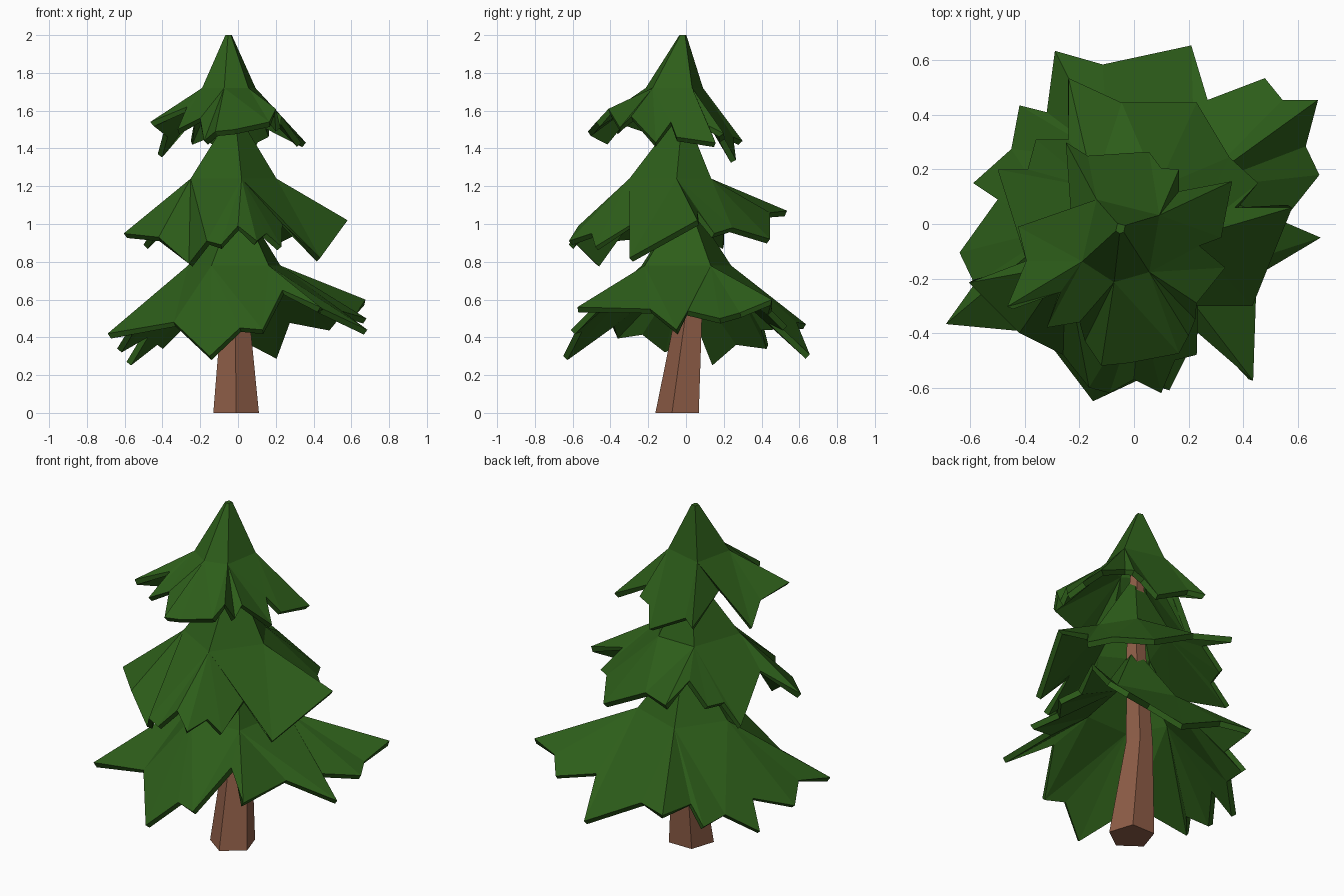
import bpy, bmesh, math


def material(name, rgb):
    m = bpy.data.materials.new(name)
    m.diffuse_color = (*rgb, 1)
    return m


GREEN = material("needles", (0.026, 0.11, 0.01))
BROWN = material("bark", (0.27, 0.11, 0.063))


def finish(bm, name, mat):
    bmesh.ops.recalc_face_normals(bm, faces=bm.faces)
    me = bpy.data.meshes.new(name)
    bm.to_mesh(me)
    bm.free()
    me.materials.append(mat)
    ob = bpy.data.objects.new(name, me)
    bpy.context.collection.objects.link(ob)
    return ob


def ring(bm, c, r, angles):
    return [bm.verts.new((c[0] + r * math.cos(math.radians(a)),
                          c[1] + r * math.sin(math.radians(a)), c[2])) for a in angles]


def bridge(bm, a, b):
    n = len(a)
    for i in range(n):
        j = (i + 1) % n
        bm.faces.new((a[i], a[j], b[j], b[i]))


def tier(name, tip, shoulder, radius, angles, rim):
    """Hollow cone of branches: tip, faceted shoulder, jagged skirt."""
    bm = bmesh.new()
    top = ring(bm, tip, 0.02, angles)
    mid = ring(bm, shoulder, radius, angles)
    bridge(bm, mid, top)
    bm.faces.new(top)
    ang = lambda p: math.degrees(math.atan2(p[1] - shoulder[1], p[0] - shoulder[0])) % 360
    pts = sorted(rim, key=ang)
    near = [min(range(5), key=lambda k: abs((ang(p) - angles[k] + 180) % 360 - 180)) for p in pts]
    out = [bm.verts.new(p) for p in pts]
    for i in range(len(out)):
        j = (i + 1) % len(out)
        bm.faces.new((out[i], out[j], mid[near[i]]))
        if near[i] != near[j]:
            bm.faces.new((out[j], mid[near[j]], mid[near[i]]))
    ob = finish(bm, name, GREEN)
    # make sure the shell thickens inward
    me = ob.data
    if sum(p.normal.z * p.area for p in me.polygons) < 0:
        me.flip_normals()
    s = ob.modifiers.new("thickness", 'SOLIDIFY')
    s.thickness = 0.032
    s.offset = -1


# trunk: bent, tapering pentagon
bm = bmesh.new()
five = [-90 + 72 * k for k in range(5)]
rings = [ring(bm, c, r, five) for c, r in (
    ((-0.01, -0.035, 0), 0.127), ((-0.015, 0.025, 0.55), 0.075),
    ((-0.005, 0.01, 1.1), 0.055), ((-0.03, -0.01, 1.8), 0.03))]
for a, b in zip(rings, rings[1:]):
    bridge(bm, a, b)
bm.faces.new(rings[0])
bm.faces.new(rings[-1])
finish(bm, "trunk", BROWN)

# lower branches
tier("lower_branches", (0.0, 0.0, 1.12), (0, -0.01, 0.78), 0.265, [32, 110, 180, 238, 308], [
    (0.675, 0.455, 0.6), (0.63, 0.285, 0.53), (0.68, 0.18, 0.5), (0.545, 0.01, 0.54),
    (0.685, -0.05, 0.44), (0.45, -0.19, 0.55), (0.437, -0.575, 0.56), (0.235, -0.4, 0.65),
    (0.13, -0.61, 0.44), (0.01, -0.575, 0.45), (-0.15, -0.65, 0.3), (-0.34, -0.4, 0.48),
    (-0.69, -0.367, 0.42), (-0.585, -0.22, 0.43), (-0.64, -0.105, 0.34), (-0.5, 0.09, 0.42),
    (-0.59, 0.15, 0.27), (-0.45, 0.275, 0.38), (-0.42, 0.435, 0.36), (-0.32, 0.41, 0.46),
    (-0.29, 0.635, 0.47), (-0.115, 0.585, 0.48), (0.21, 0.655, 0.31), (0.27, 0.455, 0.5),
    (0.48, 0.535, 0.46), (0.545, 0.455, 0.54)])

# middle branches
tier("middle_branches", (-0.02, -0.02, 1.58), (-0.03, -0.07, 1.24), 0.235, [5, 60, 120, 200, 282], [
    (0.58, 0.06, 1.02), (0.435, -0.3, 0.82), (0.235, -0.285, 1.0), (0.23, -0.48, 0.88),
    (0.15, -0.5, 0.95), (0.1, -0.62, 0.91), (0.0, -0.57, 0.99), (-0.09, -0.62, 0.89),
    (-0.165, -0.6, 0.91), (-0.26, -0.48, 0.79), (-0.42, -0.4, 0.93), (-0.605, -0.215, 0.95),
    (-0.395, -0.135, 1.06), (-0.5, 0.2, 0.89), (-0.39, 0.2, 1.0), (-0.36, 0.31, 1.01),
    (-0.24, 0.31, 1.13), (-0.24, 0.535, 1.07), (-0.045, 0.445, 1.06), (0.23, 0.445, 0.92),
    (0.35, 0.245, 0.98), (0.455, 0.15, 0.95), (0.37, 0.06, 1.07)])

# top branches
tier("top_branches", (-0.05, -0.015, 2.0), (-0.05, -0.05, 1.72), 0.165, [30, 122, 212, 262, 310], [
    (0.36, 0.157, 1.43), (0.165, 0.12, 1.52), (0.165, 0.2, 1.48), (0.1, 0.205, 1.45),
    (0.055, 0.265, 1.34), (-0.17, 0.25, 1.46), (-0.25, 0.3, 1.44),
    (-0.23, 0.02, 1.55), (-0.425, -0.01, 1.37), (-0.395, -0.135, 1.48), (-0.465, -0.303, 1.54),
    (-0.27, -0.25, 1.62), (-0.32, -0.38, 1.5), (-0.2, -0.36, 1.56), (-0.18, -0.43, 1.44),
    (-0.12, -0.52, 1.49), (-0.02, -0.51, 1.5), (0.165, -0.475, 1.54), (0.2, -0.41, 1.61),
    (0.225, -0.35, 1.51), (0.23, -0.29, 1.57), (0.335, -0.16, 1.43), (0.24, -0.08, 1.54),
    (0.32, -0.05, 1.46)])
